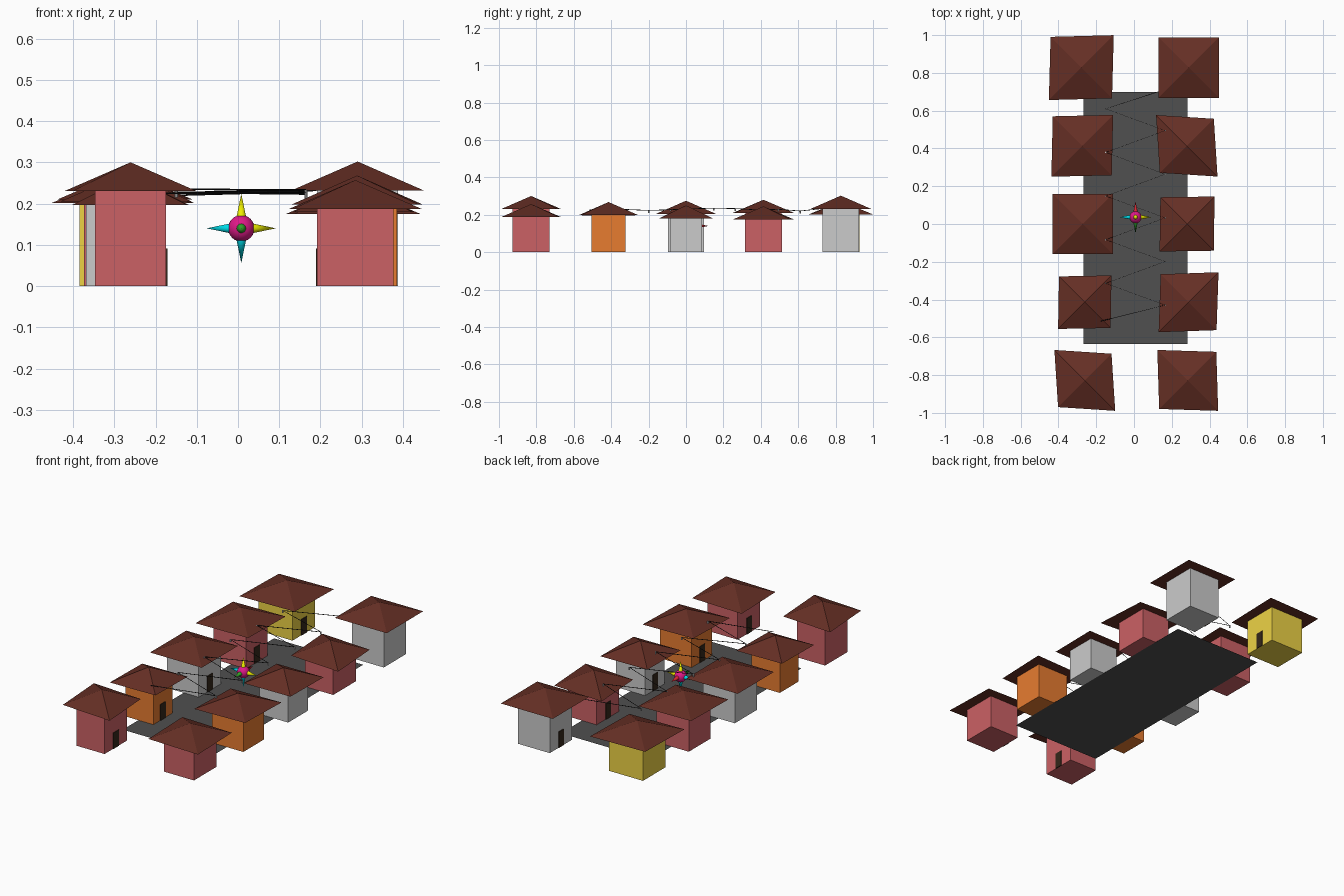
import bpy, math
from mathutils import Vector

if "Cube" in bpy.data.objects:
    bpy.data.objects.remove(bpy.data.objects["Cube"])


def material(name, rgb):
    m = bpy.data.materials.new(name)
    m.diffuse_color = (*rgb, 1)
    m.use_nodes = True
    m.node_tree.nodes["Principled BSDF"].inputs["Base Color"].default_value = m.diffuse_color
    return m


RED = material("red_wall", (0.60, 0.12, 0.13))
ORANGE = material("orange_wall", (0.80, 0.20, 0.03))
YELLOW = material("yellow_wall", (0.85, 0.65, 0.06))
ROOF = material("roof_tile", (0.13, 0.028, 0.018))
DOOR = material("door_wood", (0.035, 0.02, 0.01))
ROAD = material("asphalt", (0.08, 0.08, 0.08))
BLACK = material("wire_black", (0.01, 0.01, 0.01))
MAGENTA = material("magenta", (0.75, 0.01, 0.25))
CYAN = material("cyan", (0.0, 0.75, 0.85))
BRIGHT = material("bright_yellow", (0.85, 0.85, 0.0))
GREEN = material("green", (0.03, 0.35, 0.02))
SCARLET = material("scarlet", (0.7, 0.02, 0.03))


def finish(name, mat=None):
    ob = bpy.context.object
    ob.name = name
    if mat:
        ob.data.materials.append(mat)
    return ob


def box(name, center, size, mat=None):
    bpy.ops.mesh.primitive_cube_add(size=1, location=center)
    ob = finish(name, mat)
    ob.scale = size
    return ob


ROOF_H, REACH, LIFT = 0.07, 1.156, 0.0006


def house(side, y, w, d, h, wall, tag):
    inner = -0.174 if side < 0 else 0.192
    x = inner + side * w / 2
    box("house_walls_" + tag, (x, y, LIFT + h / 2), (w, d, h), wall)
    # four-sided roof: diagonals follow the house width and depth
    bpy.ops.mesh.primitive_cone_add(vertices=4, radius1=1, radius2=0, depth=ROOF_H,
                                    location=(x, y, h + ROOF_H / 2),
                                    rotation=(0, 0, math.pi / 4))
    finish("roof_" + tag, ROOF).scale = (REACH * w, REACH * d, 1)
    # door facing the street
    box("door_" + tag, (inner, y, LIFT + 0.045), (0.006, 0.045, 0.09), DOOR)


# two rows of houses: width, depth, wall height, colour
ys = (-0.828, -0.414, 0.0, 0.414, 0.828)
left = [(0.173, 0.197, 0.230, RED), (0.173, 0.167, 0.197, ORANGE), (0.195, 0.195, 0.205, None),
        (0.200, 0.191, 0.210, RED), (0.210, 0.199, 0.202, YELLOW)]
right = [(0.185, 0.197, 0.187, RED), (0.194, 0.181, 0.198, ORANGE), (0.178, 0.173, 0.180, None),
         (0.175, 0.199, 0.175, RED), (0.196, 0.196, 0.232, None)]
for i, y in enumerate(ys):
    house(-1, y, *left[i], f"left_{i + 1}")
    house(1, y, *right[i], f"right_{i + 1}")

# street surface
bpy.ops.mesh.primitive_plane_add(size=1, location=(0.008, 0.032, 0))
finish("street", ROAD).scale = (0.55, 1.333, 1)

# wire zigzagging across the street
zs = (0.220, 0.229, 0.226, 0.233, 0.235, 0.232, 0.227, 0.223, 0.228, 0.226)
path = [Vector((0.19, 0.72, 0.232))]
for i, z in enumerate(zs):
    path.append(Vector((-0.15 if i % 2 == 0 else 0.165, 0.61 - 0.1155 * i, z)))
path.append(Vector((-0.178, -0.515, 0.225)))
curve = bpy.data.curves.new("overhead_wire", "CURVE")
curve.dimensions = "3D"
curve.bevel_depth = 0.0018
curve.bevel_resolution = 0
curve.use_fill_caps = True
spline = curve.splines.new("POLY")
spline.points.add(len(path) - 1)
for p, co in zip(spline.points, path):
    p.co = (*co, 1)
curve.materials.append(BLACK)
bpy.context.collection.objects.link(bpy.data.objects.new("overhead_wire", curve))

# small hangers at the wire turns
for i, p in enumerate(path[1:-1]):
    bpy.ops.mesh.primitive_cylinder_add(vertices=8, radius=0.004, depth=0.014,
                                        location=p - Vector((0, 0, 0.006)))
    finish(f"wire_hanger_{i + 1}")

# six-pointed star ornament
c = Vector((0.008, 0.036, 0.14))
bpy.ops.mesh.primitive_uv_sphere_add(segments=24, ring_count=12, radius=0.032, location=c)
finish("star_core", MAGENTA)
bpy.ops.object.shade_smooth()
spikes = [("right", (1, 0, 0), BRIGHT), ("left", (-1, 0, 0), CYAN), ("top", (0, 0, 1), BRIGHT),
          ("bottom", (0, 0, -1), CYAN), ("front", (0, -1, 0), GREEN), ("back", (0, 1, 0), SCARLET)]
for tag, direction, mat in spikes:
    v = Vector(direction)
    bpy.ops.mesh.primitive_cone_add(vertices=16, radius1=0.012, radius2=0, depth=0.058,
                                    location=c + v * 0.055,
                                    rotation=v.to_track_quat("Z", "Y").to_euler())
    finish("star_spike_" + tag, mat)
    bpy.ops.object.shade_smooth_by_angle()
